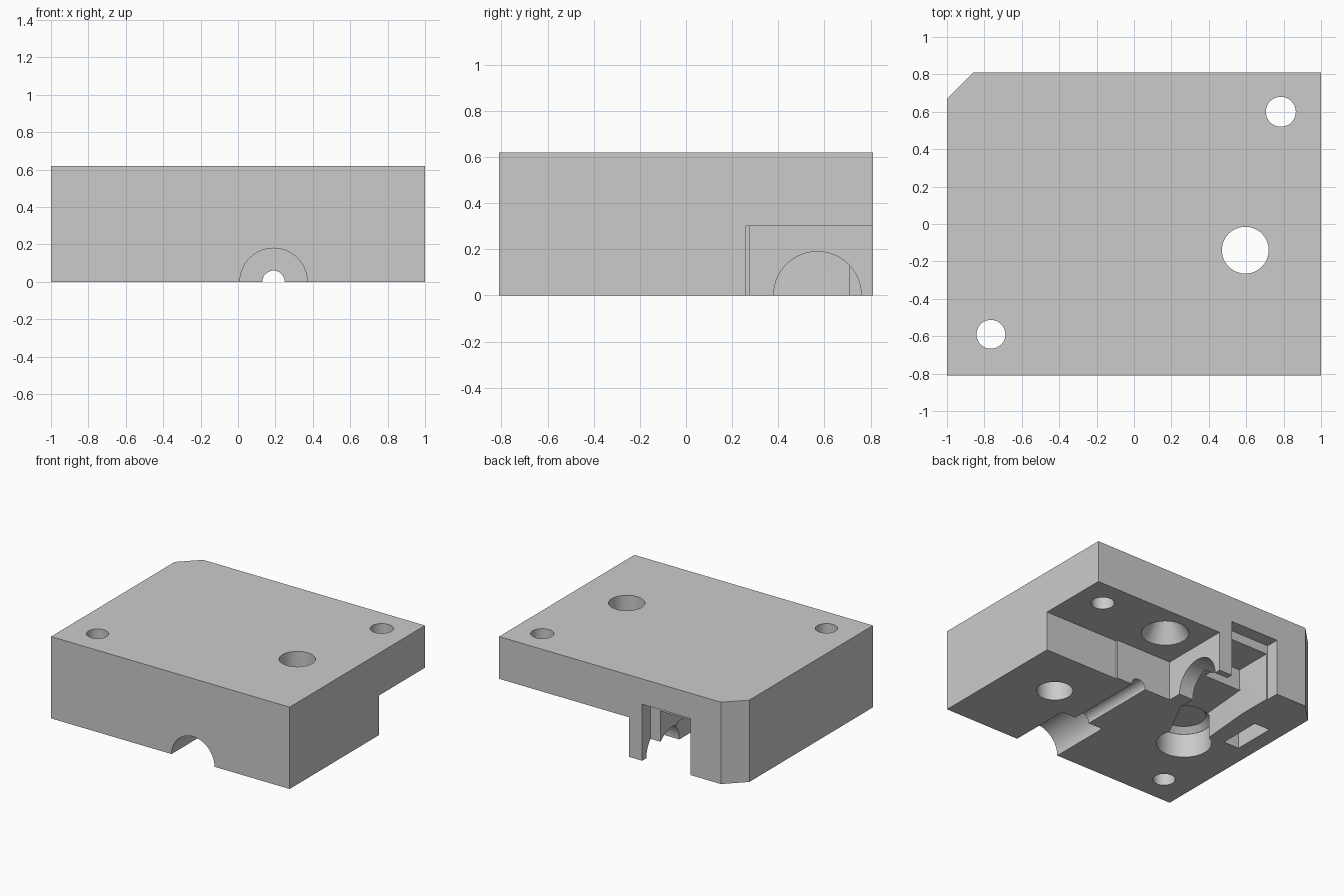
import bpy, bmesh, math
from mathutils import Matrix, Vector

if "Cube" in bpy.data.objects:
    bpy.data.objects.remove(bpy.data.objects["Cube"], do_unlink=True)

grey = bpy.data.materials.new("light grey")
grey.use_nodes = True
grey.diffuse_color = (0.6, 0.6, 0.6, 1)
grey.node_tree.nodes["Principled BSDF"].inputs["Base Color"].default_value = (0.6, 0.6, 0.6, 1)


def finish(name, bm):
    bmesh.ops.recalc_face_normals(bm, faces=bm.faces[:])
    mesh = bpy.data.meshes.new(name)
    bm.to_mesh(mesh)
    bm.free()
    mesh.materials.append(grey)
    obj = bpy.data.objects.new(name, mesh)
    bpy.context.collection.objects.link(obj)
    return obj


def prism(name, outline, low, high):
    bm = bmesh.new()
    face = bm.faces.new([bm.verts.new((x, y, low)) for x, y in outline])
    top = bmesh.ops.extrude_face_region(bm, geom=[face])["geom"]
    verts = [v for v in top if isinstance(v, bmesh.types.BMVert)]
    bmesh.ops.translate(bm, verts=verts, vec=(0, 0, high - low))
    return finish(name, bm)


def box(name, x0, x1, y0, y1, z0, z1):
    return prism(name, [(x0, y0), (x1, y0), (x1, y1), (x0, y1)], z0, z1)


def rod(name, start, end, r1, r2=None):
    a, b = Vector(start), Vector(end)
    turn = (b - a).to_track_quat("Z", "Y").to_matrix().to_4x4()
    bm = bmesh.new()
    bmesh.ops.create_cone(bm, cap_ends=True, segments=64, radius1=r1,
                          radius2=r1 if r2 is None else r2, depth=(b - a).length,
                          matrix=Matrix.Translation((a + b) / 2) @ turn)
    return finish(name, bm)


# Block with one chamfered corner
block = prism("housing_block", [(-1, -.81), (1, -.81), (1, .81), (-.86, .81), (-1, .67)], 0, .62)

cutters = [
    # Corner notch with a shallow step in its wall
    box("notch_outer", .38, 1.1, .26, .9, -.1, .3),
    box("notch_inner", -.09, .39, .275, .9, -.1, .3),
    # Through holes
    rod("hole_back", (.785, .6, -.1), (.785, .6, .7), .08),
    rod("hole_front", (-.765, -.59, -.1), (-.765, -.59, .7), .077),
    rod("hole_large", (.595, -.14, -.1), (.595, -.14, .7), .125),
    # Conical recess in the notch ceiling
    rod("cone_recess", (.19, .56, .299), (.19, .56, .52), .165, .03),
    # Stepped half-round channel from the front
    rod("wide_channel", (.19, -.9, 0), (.19, -.33, 0), .18),
    rod("narrow_channel", (.19, -.4, 0), (.19, .35, 0), .06),
    # Half-round arch through the notch side wall
    rod("side_arch", (-.05, .57, 0), (-.32, .57, 0), .19),
    # Slot in the back with a smaller chamber behind it
    box("back_slot", -.605, -.2, .71, .9, -.1, .428),
    box("inner_chamber", -.595, -.285, .42, .75, -.1, .36),
    # Round pocket with a tapered ceiling and its link to the chamber
    rod("round_pocket", (-.55, -.12, -.1), (-.55, -.12, .18), .19),
    rod("pocket_taper", (-.55, -.12, .179), (-.55, -.12, .22), .19, .15),
    prism("link_channel", [(-.63, .04), (-.59, .51), (-.21, .51), (-.21, .25), (-.38, -.08)], -.1, .2),
    # Small rectangular pocket underneath
    box("key_pocket", -.88, -.75, .07, .4, -.1, .2),
]

# Cut each shape out of the block, then discard it
bpy.ops.object.select_all(action="DESELECT")
block.select_set(True)
bpy.context.view_layer.objects.active = block
for cutter in cutters:
    cutter.hide_render = True
    mod = block.modifiers.new(cutter.name, "BOOLEAN")
    mod.operation = "DIFFERENCE"
    mod.solver = "EXACT"
    mod.object = cutter
    bpy.ops.object.modifier_apply(modifier=mod.name)
    bpy.data.objects.remove(cutter, do_unlink=True)

bpy.ops.object.shade_smooth_by_angle(angle=math.radians(25))
